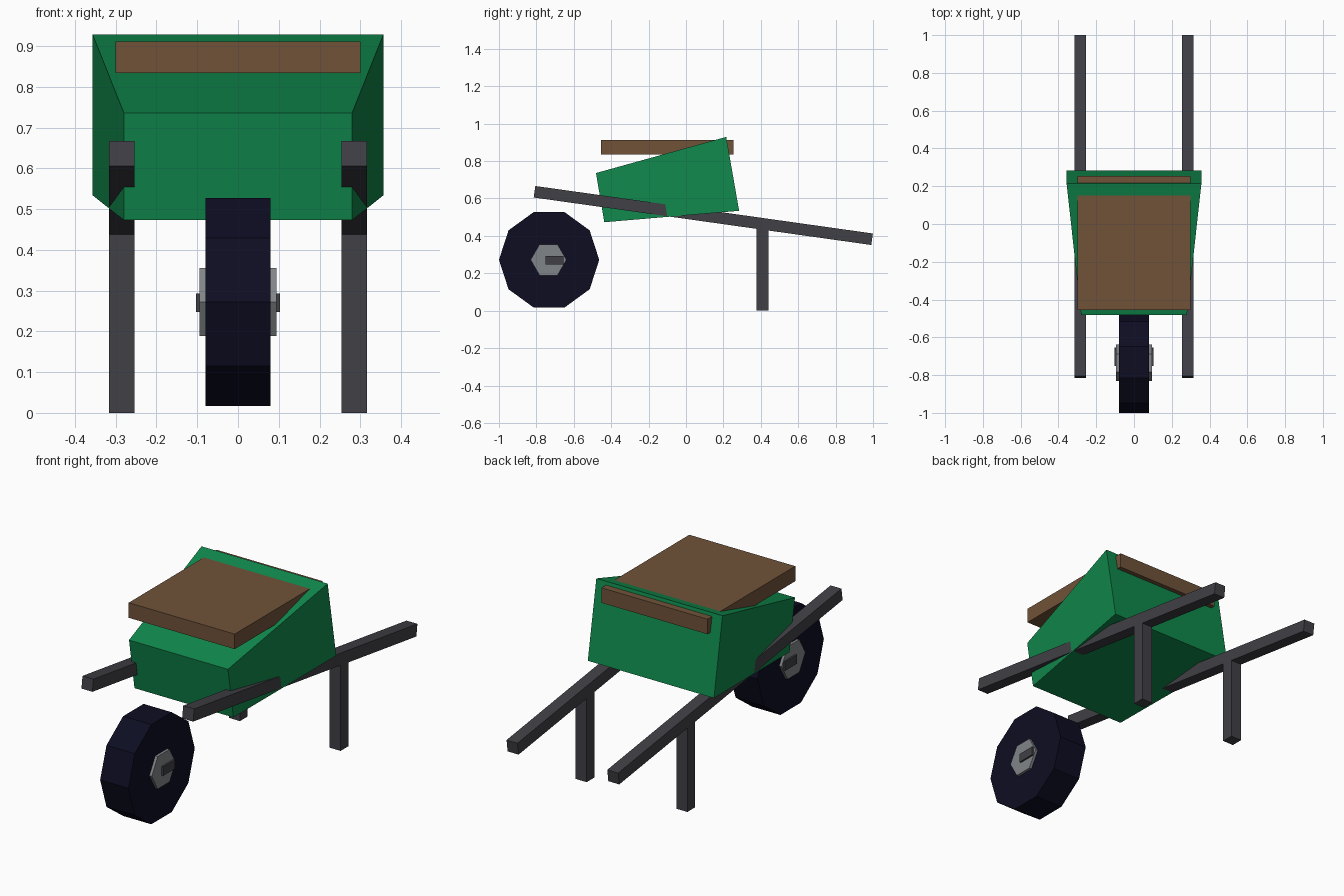
import bpy
import bmesh
import math
from mathutils import Matrix, Vector

cube = bpy.data.objects.get("Cube")
if cube:
    bpy.data.objects.remove(cube, do_unlink=True)


def make_material(name, color):
    mat = bpy.data.materials.new(name)
    mat.use_nodes = True
    mat.diffuse_color = (*color, 1)
    mat.node_tree.nodes["Principled BSDF"].inputs["Base Color"].default_value = (*color, 1)
    return mat


green = make_material("green_paint", (0.005, 0.25, 0.073))
wood = make_material("brown_wood", (0.16, 0.084, 0.04))
iron = make_material("dark_grey_frame", (0.052, 0.05, 0.06))
rubber = make_material("navy_black_rubber", (0.004, 0.004, 0.016))
steel = make_material("grey_hub", (0.22, 0.235, 0.245))


def add_object(name, bm, mat):
    bmesh.ops.recalc_face_normals(bm, faces=bm.faces)
    mesh = bpy.data.meshes.new(name)
    bm.to_mesh(mesh)
    bm.free()
    mesh.materials.append(mat)
    obj = bpy.data.objects.new(name, mesh)
    bpy.context.collection.objects.link(obj)
    return obj


def box(name, center, size, mat, tilt=0):
    bm = bmesh.new()
    bmesh.ops.create_cube(bm, size=1, matrix=Matrix.Diagonal((*size, 1)))
    obj = add_object(name, bm, mat)
    obj.location = center
    obj.rotation_euler.x = tilt
    return obj


def disc(name, center, radius, width, sides, mat):
    # Prism along x with a corner pointing forward
    bm = bmesh.new()
    rim = []
    for i in range(sides):
        a = math.tau * i / sides
        rim.append(bm.verts.new((-width / 2, -radius * math.cos(a), radius * math.sin(a))))
    face = bm.faces.new(rim)
    ext = bmesh.ops.extrude_face_region(bm, geom=[face])
    moved = [v for v in ext["geom"] if isinstance(v, bmesh.types.BMVert)]
    bmesh.ops.translate(bm, verts=moved, vec=(width, 0, 0))
    obj = add_object(name, bm, mat)
    obj.location = center
    return obj


# Tray: side profile as (half width, y, z), bridged across x
profile = [(0.28, -0.481, 0.736), (0.28, -0.437, 0.473),
           (0.357, 0.284, 0.534), (0.357, 0.215, 0.929)]
bm = bmesh.new()
left = [bm.verts.new(p) for p in profile]
right = [bm.verts.new((-x, y, z)) for x, y, z in profile]
bm.faces.new(left)
bm.faces.new(right)
for i in range(4):
    j = (i + 1) % 4
    bm.faces.new((left[i], left[j], right[j], right[i]))
add_object("tray", bm, green)

# Load board resting in the tray
box("board", (0, -0.1, 0.873), (0.6, 0.71, 0.077), wood)

# Sloping handles and legs on both sides
front, back = Vector((0, -0.81, 0.636)), Vector((0, 0.995, 0.382))
rail = back - front
mid = (front + back) / 2
for side, sign in (("left", 1), ("right", -1)):
    x = sign * 0.285
    box(f"{side}_handle", (x, mid.y, mid.z), (0.062, rail.length, 0.062),
        iron, math.atan2(rail.z, rail.y))
    box(f"{side}_leg", (x, 0.409, 0.228), (0.062, 0.062, 0.456), iron)

# Wheel, hub and axle
disc("tyre", (0, -0.732, 0.272), 0.268, 0.16, 10, rubber)
disc("hub", (0, -0.735, 0.272), 0.096, 0.188, 6, steel)
box("axle", (0, -0.703, 0.27), (0.206, 0.096, 0.046), iron)
